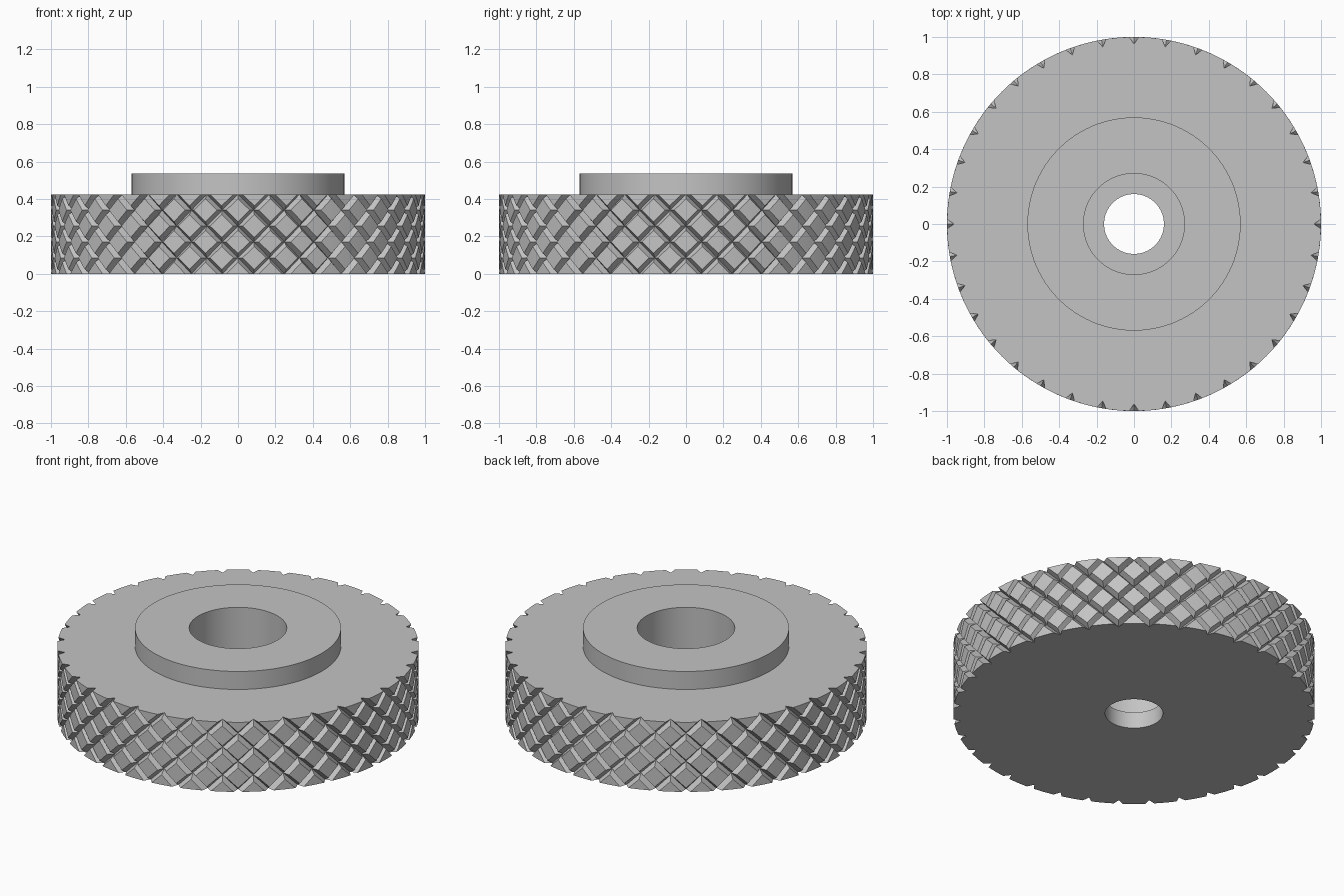
import bpy, bmesh, math
from mathutils import Vector

if "Cube" in bpy.data.objects:
    bpy.data.objects.remove(bpy.data.objects["Cube"])

H_WHEEL, H_BOSS = 0.425, 0.535     # wheel top, boss top
R_BOSS, R_BORE, R_HOLE, Z_FLOOR = 0.57, 0.27, 0.16, 0.10
TEETH, ROWS = 36, 5                # grooves per direction, crossing rows
DEPTH, EDGE = 0.038, 0.14          # groove depth, groove share of a diamond
SEGMENTS = 108

bm = bmesh.new()


def knurl_point(u, v, radius):
    """Point at diagonal groove coordinates u, v wrapped on the cylinder."""
    ang = math.tau / TEETH * (u + v) / 2
    z = H_WHEEL * (1 - (u - v) / ROWS)
    return bm.verts.new((radius * math.cos(ang), radius * math.sin(ang), z))


# Raised diamonds with sloped sides running down into the V grooves
steps = [0, EDGE, 0.5, 1 - EDGE, 1]
for row in range(ROWS + 1):
    for i in range(TEETH):
        j = i - row
        g = [[knurl_point(i + a, j + b,
                          1 - DEPTH if a in (0, 1) or b in (0, 1) else 1)
              for b in steps] for a in steps]
        for a in range(4):
            for b in range(4):
                q = [g[a][b], g[a + 1][b], g[a + 1][b + 1], g[a][b + 1]]
                if a in (0, 3) and b in (0, 3):
                    # mitre the corner where two groove walls meet
                    k = 0 if a == b else 1
                    q = q[k:] + q[:k]
                    bm.faces.new((q[0], q[1], q[2]))
                    bm.faces.new((q[0], q[2], q[3]))
                else:
                    bm.faces.new(q)
bmesh.ops.remove_doubles(bm, verts=bm.verts[:], dist=1e-4)

# Trim the diamonds flush with the two flat sides
for z, normal in ((H_WHEEL, (0, 0, 1)), (0, (0, 0, -1))):
    bmesh.ops.bisect_plane(bm, geom=bm.verts[:] + bm.edges[:] + bm.faces[:],
                           dist=1e-5, plane_co=(0, 0, z), plane_no=normal,
                           clear_outer=True)
bmesh.ops.remove_doubles(bm, verts=bm.verts[:], dist=1e-5)
rim = [e for e in bm.edges if e.is_boundary]
top_rim = [e for e in rim if min(v.co.z for v in e.verts) > H_WHEEL / 2]
bottom_rim = [e for e in rim if max(v.co.z for v in e.verts) < H_WHEEL / 2]

# Boss, counterbore and through hole turned from one profile
profile = [(R_BOSS, H_WHEEL), (R_BOSS, H_BOSS), (R_BORE, H_BOSS),
           (R_BORE, Z_FLOOR), (R_HOLE, Z_FLOOR), (R_HOLE, 0)]
rings = []
for r, z in profile:
    rings.append([bm.verts.new((r * math.cos(math.tau * k / SEGMENTS),
                                r * math.sin(math.tau * k / SEGMENTS), z))
                  for k in range(SEGMENTS)])
for lo, hi in zip(rings, rings[1:]):
    for k in range(SEGMENTS):
        n = (k + 1) % SEGMENTS
        bm.faces.new((lo[k], lo[n], hi[n], hi[k]))


def ring_edges(ring):
    return [bm.edges.get((ring[k - 1], ring[k])) for k in range(SEGMENTS)]


# Flat sides between the notched rim and the turned centre
for outer, ring, normal in ((top_rim, rings[0], (0, 0, 1)),
                            (bottom_rim, rings[-1], (0, 0, -1))):
    bmesh.ops.triangle_fill(bm, edges=outer + ring_edges(ring),
                            use_beauty=True, normal=Vector(normal))
bmesh.ops.recalc_face_normals(bm, faces=bm.faces[:])

mesh = bpy.data.meshes.new("knurled_wheel")
bm.to_mesh(mesh)
bm.free()
metal = bpy.data.materials.new("light_grey_metal")
metal.diffuse_color = (0.55, 0.55, 0.55, 1)
metal.use_nodes = True
metal.node_tree.nodes["Principled BSDF"].inputs["Base Color"].default_value = metal.diffuse_color
mesh.materials.append(metal)
wheel = bpy.data.objects.new("knurled_wheel", mesh)
bpy.context.collection.objects.link(wheel)
bpy.context.view_layer.objects.active = wheel
wheel.select_set(True)
bpy.ops.object.shade_smooth_by_angle(angle=math.radians(25))
